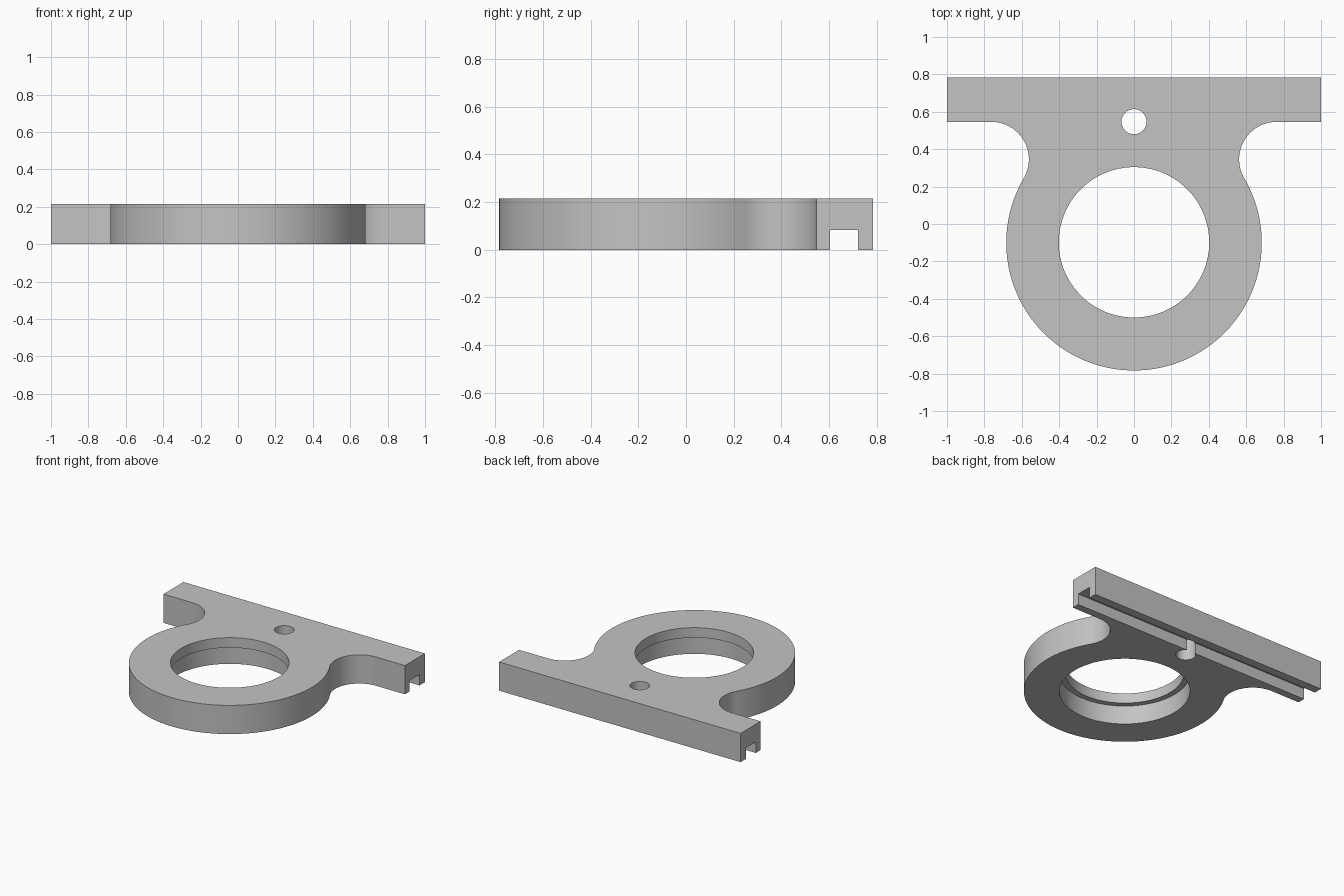
import bpy
import bmesh
from math import sin, cos, pi, sqrt, atan2, radians

if "Cube" in bpy.data.objects:
    bpy.data.objects.remove(bpy.data.objects["Cube"], do_unlink=True)

HEIGHT = 0.215
RING_Y, RING_R = -0.1, 0.683
BAR_FRONT, BAR_BACK = 0.546, 0.783
FILLET_R = 0.2

grey = bpy.data.materials.new("plain grey")
grey.use_nodes = True
colour = (0.55, 0.55, 0.55, 1)
grey.diffuse_color = colour
grey.node_tree.nodes["Principled BSDF"].inputs["Base Color"].default_value = colour


def arc(cx, cy, r, start, end, steps):
    angles = [start + (end - start) * i / steps for i in range(steps + 1)]
    return [(cx + r * cos(a), cy + r * sin(a)) for a in angles]


def prism(name, outline, z0, z1):
    """Extrude a counter-clockwise outline from z0 up to z1."""
    bm = bmesh.new()
    base = bm.faces.new([bm.verts.new((x, y, z0)) for x, y in outline])
    top = bmesh.ops.extrude_face_region(bm, geom=[base])["geom"]
    verts = [v for v in top if isinstance(v, bmesh.types.BMVert)]
    bmesh.ops.translate(bm, verts=verts, vec=(0, 0, z1 - z0))
    bmesh.ops.recalc_face_normals(bm, faces=bm.faces[:])
    mesh = bpy.data.meshes.new(name)
    bm.to_mesh(mesh)
    bm.free()
    mesh.materials.append(grey)
    obj = bpy.data.objects.new(name, mesh)
    bpy.context.collection.objects.link(obj)
    return obj


def circle(cy, r, steps):
    return arc(0, cy, r, 0, 2 * pi, steps)[:-1]


# Half outline: ring, tangent concave fillet, then the end of the mounting bar
fillet_y = BAR_FRONT - FILLET_R
rise = fillet_y - RING_Y
fillet_x = sqrt((RING_R + FILLET_R) ** 2 - rise ** 2)
tangent = atan2(rise, fillet_x)
half = arc(0, RING_Y, RING_R, -pi / 2, tangent, 64)
half += arc(fillet_x, fillet_y, FILLET_R, pi + tangent, pi / 2, 32)[1:]
half += [(1, BAR_FRONT), (1, BAR_BACK)]
outline = half + [(-x, y) for x, y in reversed(half[1:])]
plate = prism("clamp_plate", outline, 0, HEIGHT)

# Bore, wider recess under its lip, screw hole and the slot under the bar
cutters = [
    prism("bore_cutter", circle(RING_Y + 0.002, 0.402, 128), -0.1, 0.4),
    prism("recess_cutter", circle(RING_Y + 0.002, 0.443, 128), -0.1, 0.14),
    prism("screw_hole_cutter", circle(0.547, 0.067, 48), -0.1, 0.4),
    prism("slot_cutter", [(-1.2, 0.603), (1.2, 0.603), (1.2, 0.72), (-1.2, 0.72)], -0.1, 0.082),
]
bpy.ops.object.select_all(action="DESELECT")
plate.select_set(True)
bpy.context.view_layer.objects.active = plate
for cutter in cutters:
    cutter.hide_render = True
    mod = plate.modifiers.new(cutter.name, "BOOLEAN")
    mod.operation = "DIFFERENCE"
    mod.solver = "EXACT"
    mod.object = cutter
    bpy.ops.object.modifier_apply(modifier=mod.name)
    bpy.data.objects.remove(cutter, do_unlink=True)

bpy.ops.object.shade_smooth_by_angle(angle=radians(30))
